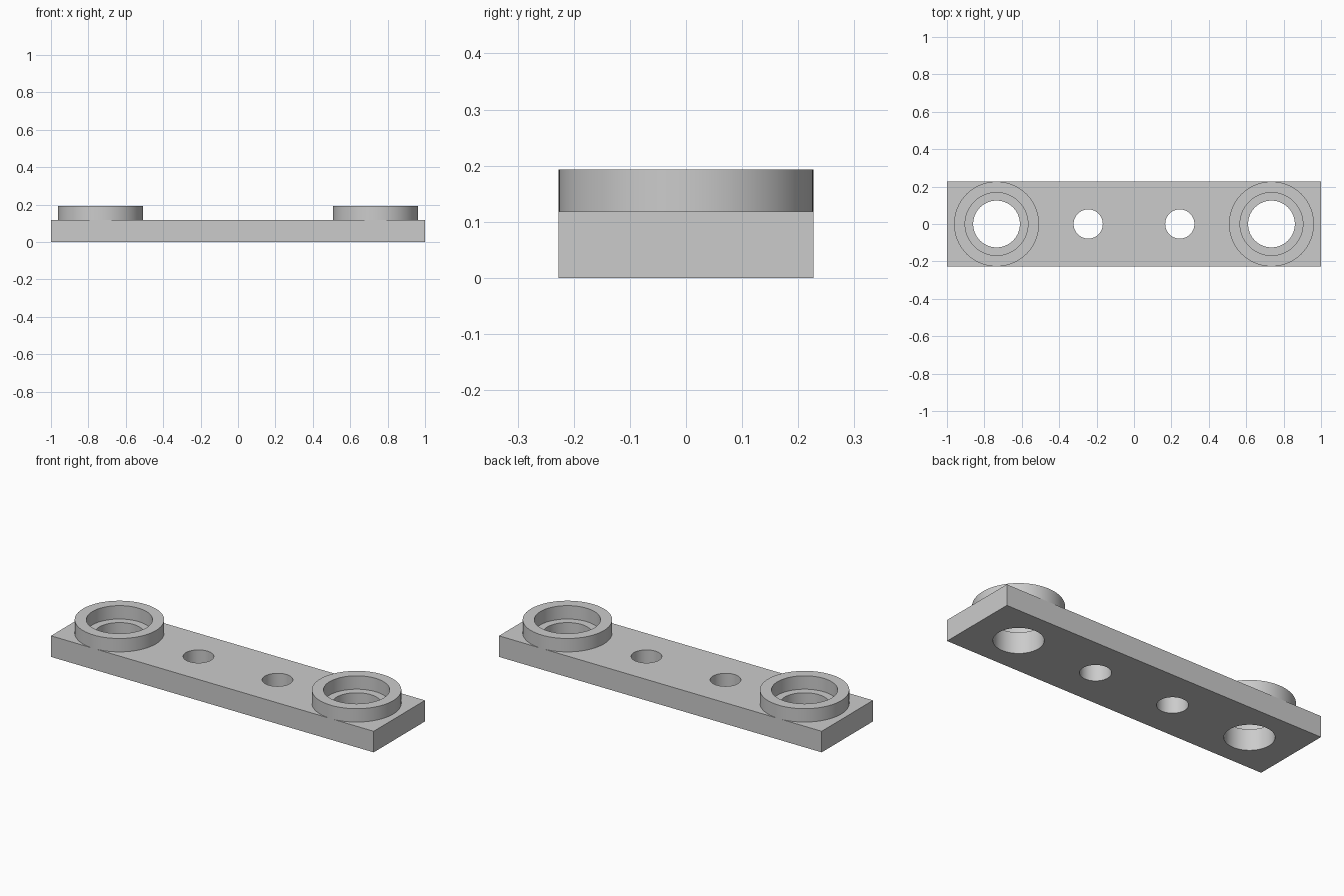
import bpy
import bmesh
import math

cube = bpy.data.objects.get("Cube")
if cube:
    bpy.data.objects.remove(cube, do_unlink=True)

HALF_WIDTH = 0.227
PLATE_TOP = 0.118
RING_TOP = 0.193
SEGMENTS = 96

grey = bpy.data.materials.new("plain grey")
grey.use_nodes = True
colour = (0.6, 0.6, 0.6, 1)
grey.diffuse_color = colour
grey.node_tree.nodes["Principled BSDF"].inputs["Base Color"].default_value = colour


def smooth(obj):
    bpy.ops.object.select_all(action="DESELECT")
    obj.select_set(True)
    bpy.context.view_layer.objects.active = obj
    bpy.ops.object.shade_smooth_by_angle(angle=math.radians(30))


def drill(target, x, radius):
    """Cut a vertical through hole in the target."""
    bpy.ops.mesh.primitive_cylinder_add(
        vertices=SEGMENTS, radius=radius, depth=1, location=(x, 0, 0))
    cutter = bpy.context.object
    cutter.hide_render = True
    mod = target.modifiers.new("hole", "BOOLEAN")
    mod.operation = "DIFFERENCE"
    mod.solver = "EXACT"
    mod.object = cutter
    bpy.context.view_layer.objects.active = target
    bpy.ops.object.modifier_apply(modifier=mod.name)
    bpy.data.objects.remove(cutter, do_unlink=True)


def raised_ring(name, x, outer, inner):
    """Spin an open profile so the ring sits flush on the plate."""
    bm = bmesh.new()
    profile = [(outer, PLATE_TOP), (outer, RING_TOP),
               (inner, RING_TOP), (inner, PLATE_TOP)]
    verts = [bm.verts.new((r, 0, z)) for r, z in profile]
    edges = [bm.edges.new(pair) for pair in zip(verts, verts[1:])]
    bmesh.ops.spin(bm, geom=verts + edges, cent=(0, 0, 0), axis=(0, 0, 1),
                   angle=math.tau, steps=SEGMENTS)
    bmesh.ops.remove_doubles(bm, verts=bm.verts, dist=0.0001)
    bm.normal_update()
    # Make the top band face upward, and so the walls face away from the ring
    if sum(f.normal.z for f in bm.faces) < 0:
        bmesh.ops.reverse_faces(bm, faces=bm.faces)
    mesh = bpy.data.meshes.new(name)
    bm.to_mesh(mesh)
    bm.free()
    mesh.materials.append(grey)
    obj = bpy.data.objects.new(name, mesh)
    obj.location.x = x
    bpy.context.collection.objects.link(obj)
    smooth(obj)


# Flat base plate
bpy.ops.mesh.primitive_cube_add(size=1, location=(0, 0, PLATE_TOP / 2))
plate = bpy.context.object
plate.name = "base_plate"
plate.scale = (2, 2 * HALF_WIDTH, PLATE_TOP)
bpy.ops.object.transform_apply(location=True, rotation=False, scale=True)
plate.data.materials.append(grey)

# Mirrored pairs of holes and raised rings
for side, sign in (("left", 1), ("right", -1)):
    drill(plate, sign * 0.735, 0.125)
    drill(plate, sign * 0.245, 0.078)
    raised_ring(side + "_raised_ring", sign * 0.735, HALF_WIDTH, 0.168)

plate.data.materials.clear()
plate.data.materials.append(grey)
smooth(plate)
